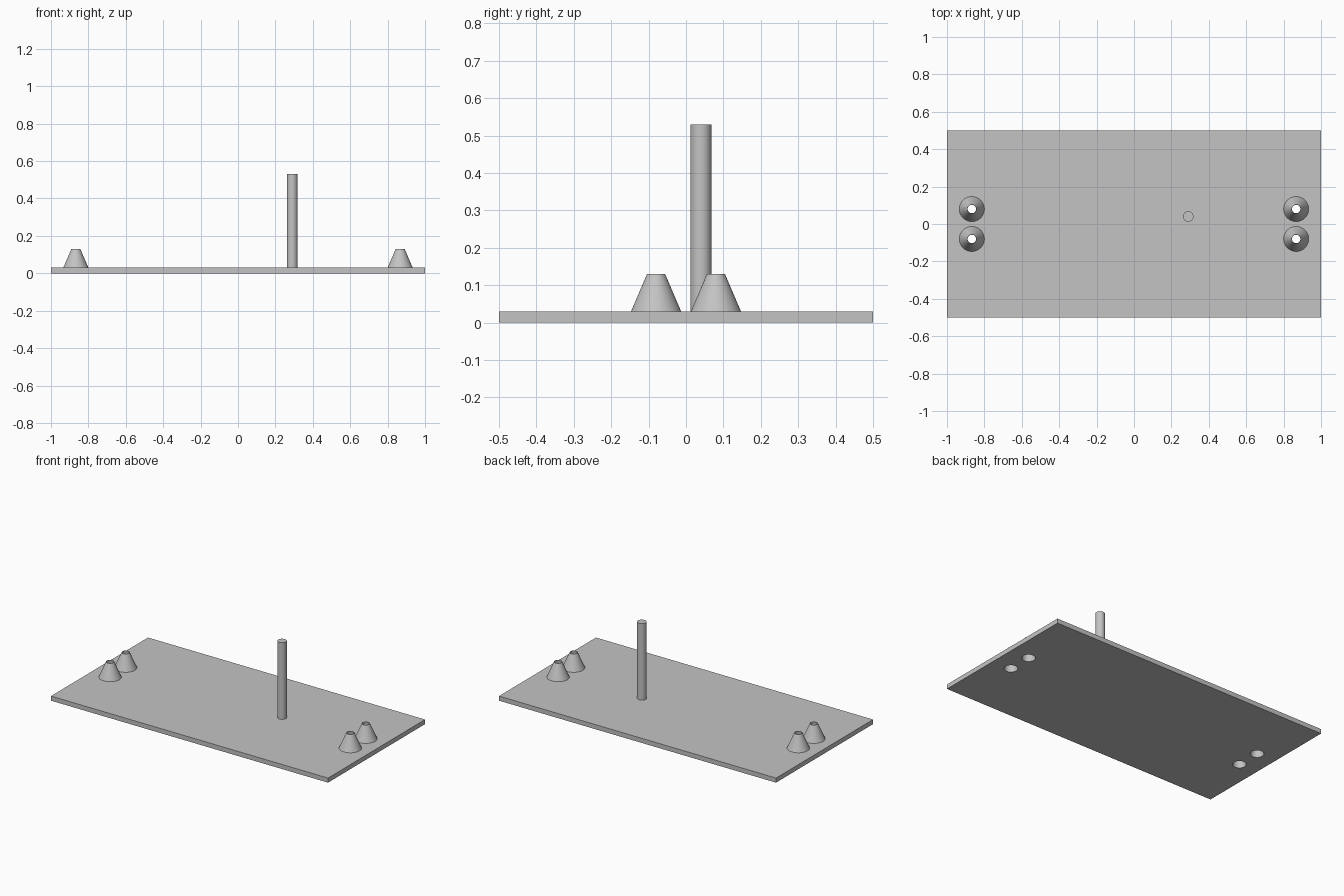
import bpy
import bmesh
import math

cube = bpy.data.objects.get("Cube")
if cube:
    bpy.data.objects.remove(cube, do_unlink=True)

GREY = (0.55, 0.55, 0.55, 1)
grey = bpy.data.materials.new("plain_grey")
grey.use_nodes = True
grey.diffuse_color = GREY
grey.node_tree.nodes["Principled BSDF"].inputs["Base Color"].default_value = GREY

THICK = 0.03      # base plate thickness
CONE_TOP = 0.13   # top of the hollow cones
SIDES = 48


def lathe(name, profile, location, closed=True):
    """Spin a (radius, z) loop about z; points on the axis become caps."""
    bm = bmesh.new()
    verts = [bm.verts.new((r, 0, z)) for r, z in profile]
    edges = [bm.edges.new(pair) for pair in zip(verts, verts[1:])]
    if closed:
        edges.append(bm.edges.new((verts[-1], verts[0])))
    bmesh.ops.spin(bm, geom=verts + edges, cent=(0, 0, 0), axis=(0, 0, 1),
                   angle=math.tau, steps=SIDES)
    bmesh.ops.remove_doubles(bm, verts=bm.verts, dist=0.0001)
    bmesh.ops.recalc_face_normals(bm, faces=bm.faces)
    mesh = bpy.data.meshes.new(name)
    bm.to_mesh(mesh)
    bm.free()
    obj = bpy.data.objects.new(name, mesh)
    obj.location = location
    bpy.context.collection.objects.link(obj)
    mesh.materials.append(grey)
    activate(obj)
    bpy.ops.object.shade_smooth_by_angle(angle=math.radians(30))
    return obj


def activate(obj):
    bpy.ops.object.select_all(action='DESELECT')
    obj.select_set(True)
    bpy.context.view_layer.objects.active = obj


# Base plate
bpy.ops.mesh.primitive_cube_add(size=1, location=(0, 0, THICK / 2))
plate = bpy.context.object
plate.name = "base_plate"
plate.scale = (2, 1, THICK)
bpy.ops.object.transform_apply(location=True, scale=True)
plate.data.materials.append(grey)

# Hollow cones in two pairs, each with a tapered bore through the plate
R_LOW, R_HIGH, BORE_LOW, BORE_HIGH = 0.067, 0.024, 0.04, 0.0225
slope = (BORE_HIGH - BORE_LOW) / CONE_TOP


def bore(z):
    return BORE_LOW + slope * z


for side, x in (("left", 0.867), ("right", -0.867)):
    for end, y in (("front", -0.08), ("back", 0.08)):
        lathe(f"{end}_{side}_cone",
              [(R_LOW, THICK), (R_HIGH, CONE_TOP),
               (BORE_HIGH, CONE_TOP), (bore(THICK), THICK)], (x, y, 0))
        low, high = -0.02, THICK + 0.02
        cutter = lathe("bore_cutter", [(0, low), (bore(low), low),
                                       (bore(high), high), (0, high)],
                       (x, y, 0), closed=False)
        cutter.hide_render = True
        cut = plate.modifiers.new("bore", 'BOOLEAN')
        cut.operation = 'DIFFERENCE'
        cut.solver = 'EXACT'
        cut.object = cutter
        activate(plate)
        bpy.ops.object.modifier_apply(modifier=cut.name)
        bpy.data.objects.remove(cutter, do_unlink=True)

activate(plate)
bpy.ops.object.shade_smooth_by_angle(angle=math.radians(30))

# Upright post
lathe("post", [(0, THICK), (0.028, THICK), (0.028, 0.53), (0, 0.53)],
      (0.29, 0.04, 0), closed=False)
